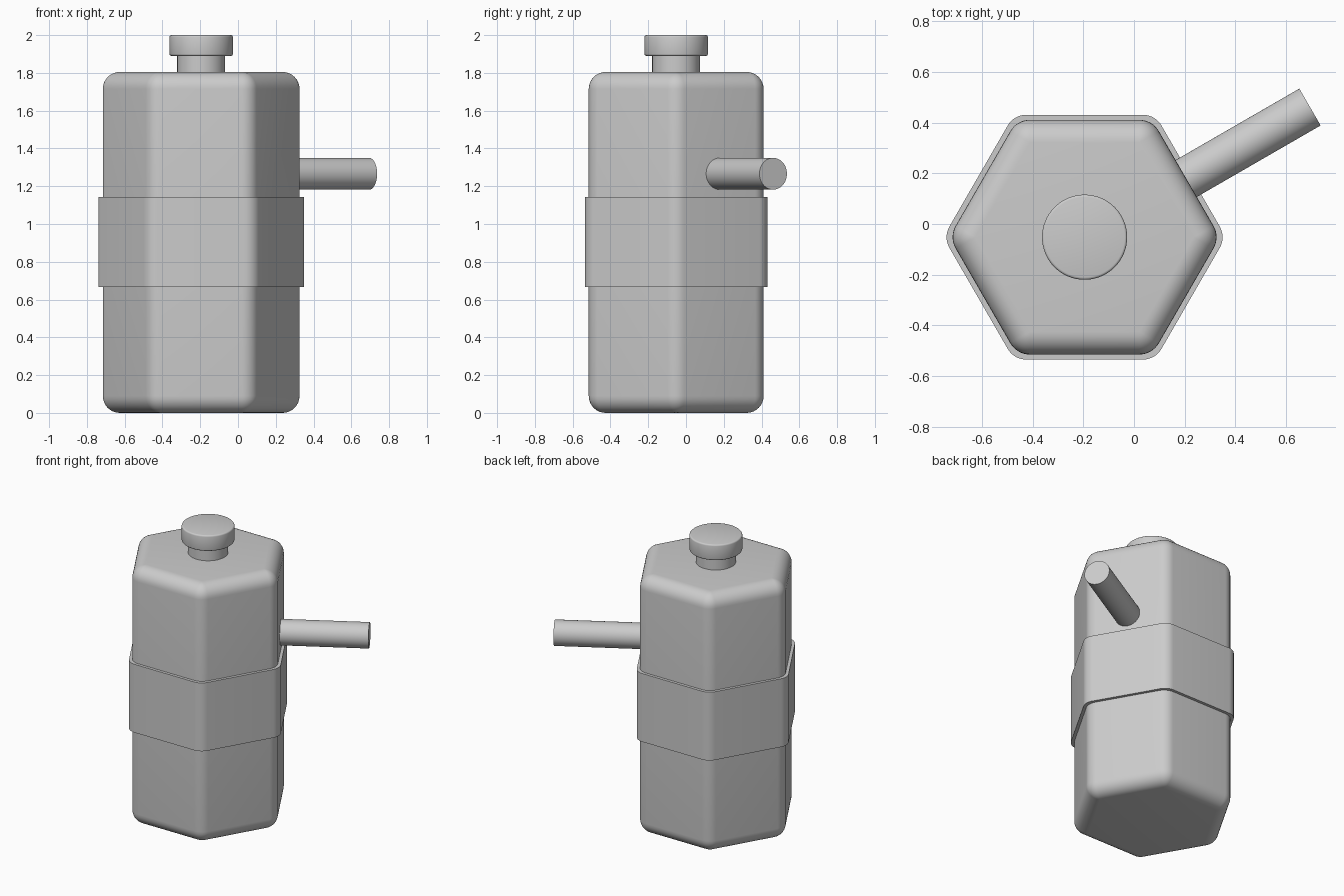
import bpy, bmesh, math
from mathutils import Vector, Matrix

cube = bpy.data.objects.get("Cube")
if cube:
    bpy.data.objects.remove(cube, do_unlink=True)

CX, CY = -0.195, -0.052

grey = bpy.data.materials.new("plain_grey")
grey.use_nodes = True
colour = (0.6, 0.6, 0.6, 1)
grey.diffuse_color = colour
grey.node_tree.nodes["Principled BSDF"].inputs["Base Color"].default_value = colour


def finish(bm, name, angle=35):
    bmesh.ops.remove_doubles(bm, verts=bm.verts, dist=0.0005)
    bmesh.ops.recalc_face_normals(bm, faces=bm.faces)
    mesh = bpy.data.meshes.new(name)
    bm.to_mesh(mesh)
    bm.free()
    mesh.materials.append(grey)
    obj = bpy.data.objects.new(name, mesh)
    bpy.context.collection.objects.link(obj)
    bpy.ops.object.select_all(action='DESELECT')
    obj.select_set(True)
    bpy.context.view_layer.objects.active = obj
    bpy.ops.object.shade_smooth_by_angle(angle=math.radians(angle))
    return obj


def hex_ring(bm, apothem, corner, z, steps=8):
    """Hexagon outline with rounded corners of the given radius."""
    core = (apothem - corner) / math.cos(math.pi / 6)
    ring = []
    for side in range(6):
        a = side * math.pi / 3
        for s in range(steps + 1):
            b = a + (s / steps - 0.5) * math.pi / 3
            ring.append(bm.verts.new((CX + core * math.cos(a) + corner * math.cos(b),
                                      CY + core * math.sin(a) + corner * math.sin(b), z)))
    return ring


def hex_solid(name, sections):
    """Loft (apothem, corner radius, height) sections and cap the ends."""
    bm = bmesh.new()
    rings = [hex_ring(bm, *s) for s in sections]
    for low, high in zip(rings, rings[1:]):
        for i in range(len(low)):
            j = (i + 1) % len(low)
            bm.faces.new((low[i], low[j], high[j], high[i]))
    bm.faces.new(rings[0])
    bm.faces.new(rings[-1])
    return finish(bm, name)


def rod(name, start, end, radius, bevel=0):
    start, end = Vector(start), Vector(end)
    axis = end - start
    turn = Vector((0, 0, 1)).rotation_difference(axis).to_matrix().to_4x4()
    bm = bmesh.new()
    bmesh.ops.create_cone(bm, cap_ends=True, segments=64, radius1=radius, radius2=radius,
                          depth=axis.length,
                          matrix=Matrix.Translation((start + end) / 2) @ turn)
    if bevel:
        rims = [e for e in bm.edges if any(len(f.verts) > 4 for f in e.link_faces)]
        bmesh.ops.bevel(bm, geom=rims, offset=bevel, segments=3, profile=0.5, affect='EDGES')
    return finish(bm, name)


# Body: hexagonal prism with every edge rounded by the same radius
A, R, H = 0.463, 0.09, 1.805
arc = [(math.sin(t), math.cos(t)) for t in [math.pi / 2 * i / 8 for i in range(9)]]
bottom = [(A - R + R * s, R * s, R - R * c) for s, c in arc]
top = [(a, r, H - z) for a, r, z in reversed(bottom)]
hex_solid("body", bottom + top)

# Band around the middle
hex_solid("band", [(0.483, 0.085, 0.666), (0.483, 0.085, 1.144)])

# Neck and cap
rod("neck", (CX, CY, 1.78), (CX, CY, 1.9), 0.127)
rod("cap", (CX, CY, 1.89), (CX, CY, 2.0), 0.168, 0.01)

# Handle sticking out of one side
out = Vector((math.cos(math.pi / 6), math.sin(math.pi / 6), 0))
base = Vector((CX, CY, 1.266))
rod("handle", base + out * 0.4, base + out * 1.027, 0.084)
